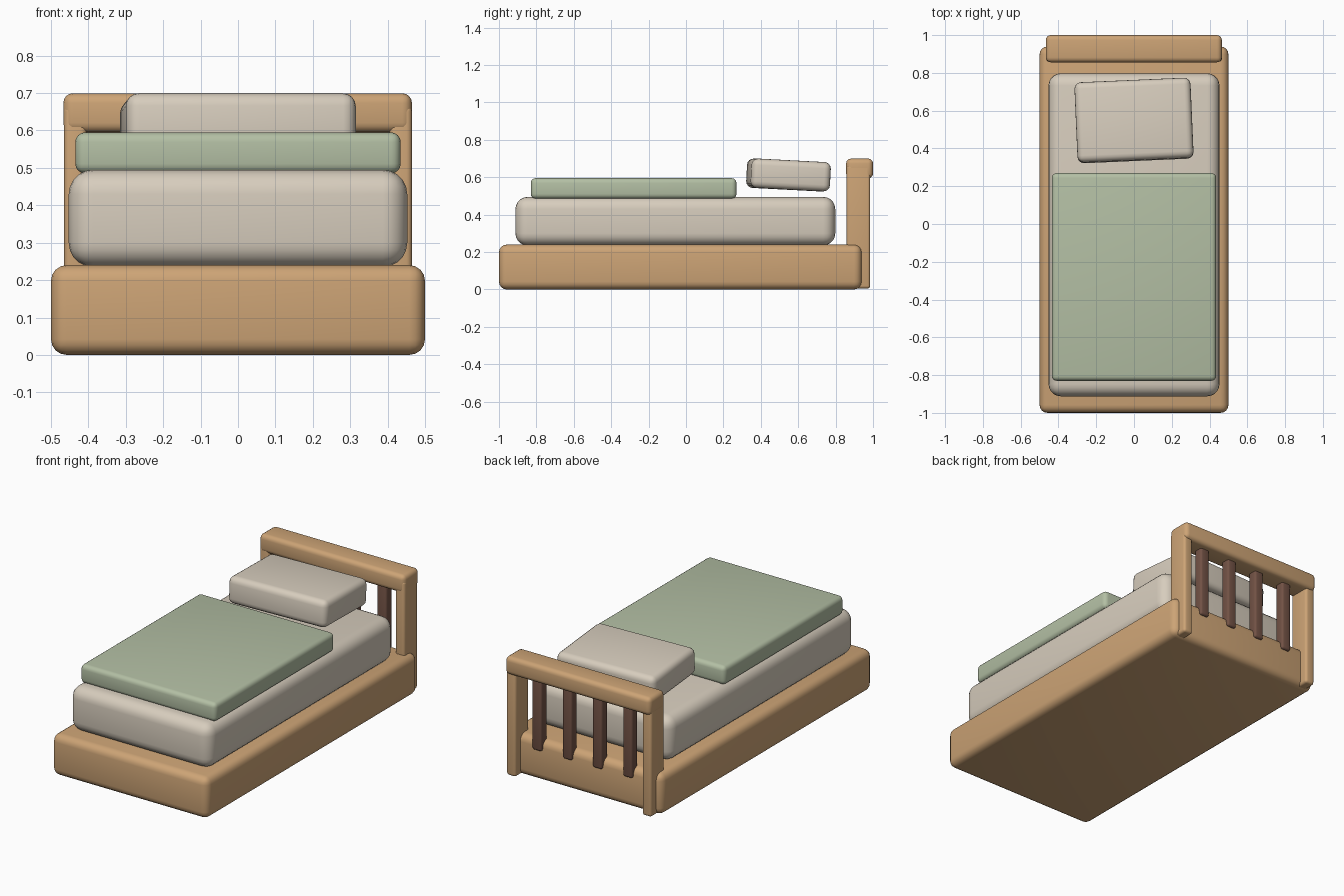
import bpy
import math

if "Cube" in bpy.data.objects:
    bpy.data.objects.remove(bpy.data.objects["Cube"])


def colour(name, rgb):
    mat = bpy.data.materials.new(name)
    mat.diffuse_color = (*rgb, 1.0)
    mat.use_nodes = True
    mat.node_tree.nodes["Principled BSDF"].inputs["Base Color"].default_value = mat.diffuse_color
    return mat


WOOD = colour("light_wood", (0.61, 0.37, 0.18))
DARK = colour("dark_wood", (0.17, 0.085, 0.06))
CREAM = colour("cream_cloth", (0.68, 0.61, 0.51))
GREEN = colour("sage_cloth", (0.45, 0.52, 0.37))


def soft_box(name, centre, size, radius, mat, rot=(0, 0, 0), segments=4):
    """Rounded box given by its centre and full size."""
    bpy.ops.mesh.primitive_cube_add(size=1, location=centre)
    obj = bpy.context.object
    obj.name = name
    obj.scale = size
    bpy.ops.object.transform_apply(location=False, rotation=False, scale=True)
    obj.rotation_euler = [math.radians(a) for a in rot]
    bevel = obj.modifiers.new("round_edges", 'BEVEL')
    bevel.width = radius
    bevel.segments = segments
    bevel.limit_method = 'NONE'
    bpy.ops.object.modifier_apply(modifier=bevel.name)
    obj.data.materials.append(mat)
    bpy.ops.object.shade_smooth_by_angle(angle=math.radians(30))
    return obj


# Bed base
soft_box("bed_base", (0, -0.03, 0.12), (1.0, 1.94, 0.24), 0.042, WOOD)

# Bedding
soft_box("mattress", (0, -0.057, 0.365), (0.905, 1.71, 0.26), 0.065, CREAM, segments=5)
soft_box("blanket", (0, -0.28, 0.54), (0.87, 1.1, 0.11), 0.026, GREEN)
soft_box("pillow", (0, 0.548, 0.612), (0.615, 0.425, 0.157), 0.035, CREAM, rot=(-3, 0, 2.5))

# Headboard: two posts, top rail and four slats
for side, x in (("left", -0.435), ("right", 0.435)):
    soft_box(side + "_post", (x, 0.922, 0.335), (0.06, 0.126, 0.66), 0.015, WOOD)
soft_box("top_rail", (-0.001, 0.928, 0.647), (0.932, 0.144, 0.105), 0.026, WOOD)
for i in range(4):
    soft_box(f"slat_{i + 1}", ((i - 1.5) * 0.194, 0.927, 0.405),
             (0.06, 0.056, 0.45), 0.012, DARK, segments=3)
